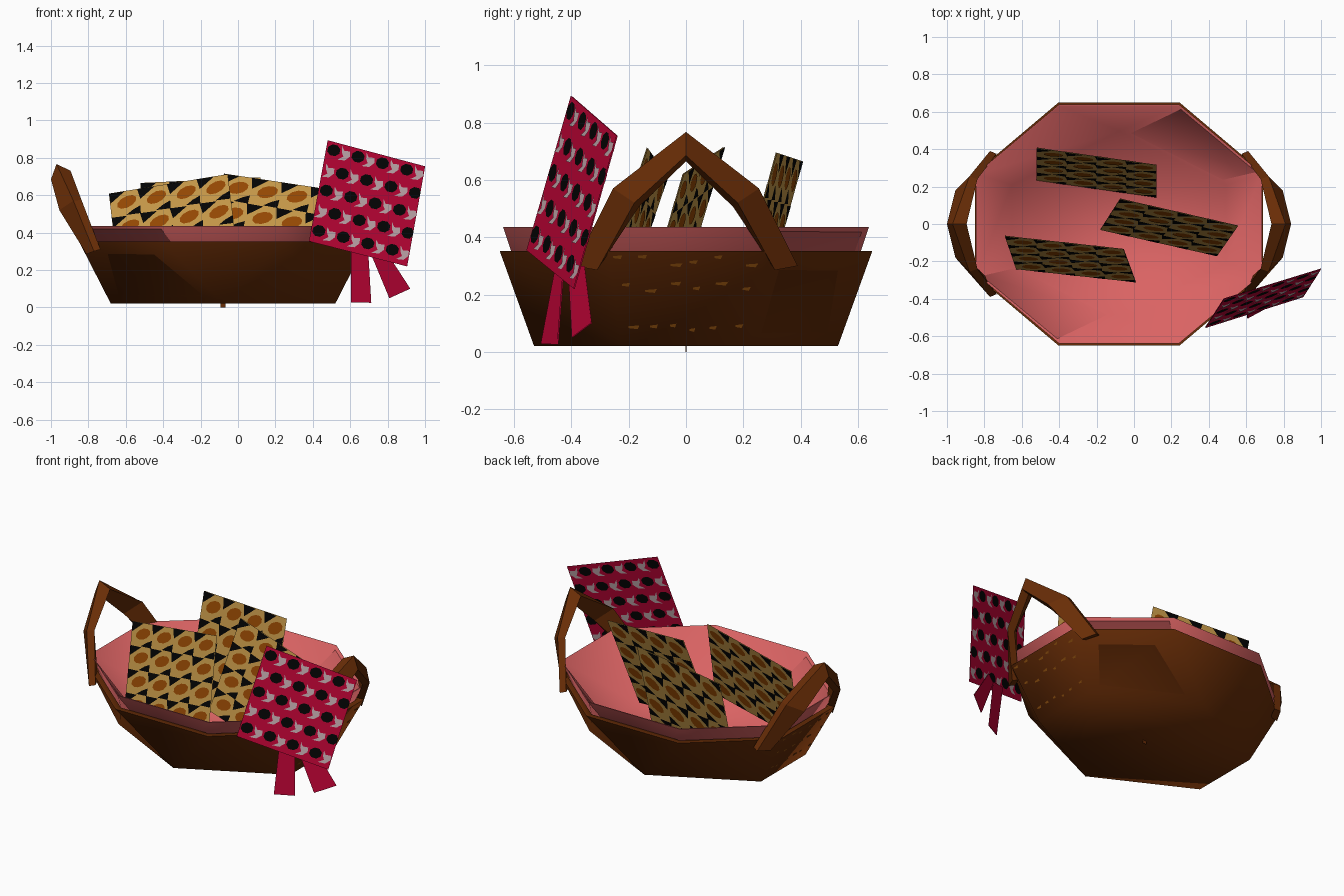
import bpy, bmesh, math, random
from mathutils import Vector

if "Cube" in bpy.data.objects:
    bpy.data.objects.remove(bpy.data.objects["Cube"])

CX = -0.08  # basket centre in x


def material(name, r, g, b):
    m = bpy.data.materials.new(name)
    m.use_nodes = True
    m.diffuse_color = (r, g, b, 1)
    bsdf = m.node_tree.nodes["Principled BSDF"]
    bsdf.inputs["Base Color"].default_value = (r, g, b, 1)
    bsdf.inputs["Roughness"].default_value = 1
    bsdf.inputs["Specular IOR Level"].default_value = 0
    return m


brown = material("wicker brown", 0.14, 0.026, 0.002)
fleck = material("wicker fleck", 0.24, 0.07, 0.004)
pink = material("lining pink", 0.7, 0.125, 0.125)
gold = material("gold", 0.55, 0.31, 0.065)
amber = material("amber brown", 0.3, 0.065, 0.001)
black = material("black", 0.001, 0.001, 0.001)
crimson = material("crimson", 0.5, 0.001, 0.035)
pale = material("pale rose", 0.54, 0.4, 0.42)


def finish(name, bm, mats, smooth=None, recalc=True):
    if recalc:
        bmesh.ops.recalc_face_normals(bm, faces=bm.faces)
    mesh = bpy.data.meshes.new(name)
    bm.to_mesh(mesh)
    bm.free()
    for m in mats:
        mesh.materials.append(m)
    ob = bpy.data.objects.new(name, mesh)
    bpy.context.collection.objects.link(ob)
    if smooth:
        bpy.ops.object.select_all(action='DESELECT')
        ob.select_set(True)
        bpy.context.view_layer.objects.active = ob
        bpy.ops.object.shade_smooth_by_angle(angle=math.radians(smooth))
    return ob


def loft(name, rings, mat, smooth=None):
    """Skin a list of closed rings, cap both ends and weld coinciding points."""
    bm = bmesh.new()
    rows = [[bm.verts.new(p) for p in ring] for ring in rings]
    n = len(rows[0])
    for a, b in zip(rows, rows[1:]):
        for i in range(n):
            j = (i + 1) % n
            bm.faces.new((a[i], a[j], b[j], b[i]))
    bm.faces.new(rows[0])
    bm.faces.new(rows[-1])
    bmesh.ops.remove_doubles(bm, verts=bm.verts, dist=0.0005)
    return finish(name, bm, [mat], smooth)


def octagon(hx, hy, z, front=0.42, end=0.42):
    """Eight-sided ring; front = 0 closes the front and back sides to a point."""
    pts = [(front, 1), (1, end), (1, -end), (front, -1),
           (-front, -1), (-1, -end), (-1, end), (-front, 1)]
    return [(CX + x * hx, y * hy, z) for x, y in pts]


# Basket body and lining: octagonal rim running down to a six-sided floor
loft("basket_body", [octagon(0.6, 0.53, 0.02, 0), octagon(0.77, 0.65, 0.352),
                     octagon(0.735, 0.615, 0.352), octagon(0.59, 0.52, 0.03, 0)], brown, 75)
loft("basket_lining", [octagon(0.58, 0.505, 0.034, 0), octagon(0.765, 0.638, 0.436),
                       octagon(0.759, 0.632, 0.436), octagon(0.572, 0.497, 0.04, 0)], pink, 75)
loft("base_tab", [[(CX + x, y, z) for x, y in ((-.013, -.002), (.013, -.002), (.013, .002), (-.013, .002))]
                  for z in (0, 0.022)], brown)

# Two thin arched handles, bowed outward and mirrored across the basket
foot = [(0.69, 0.39, 0.30), (0.655, 0.375, 0.31), (0.69, 0.30, 0.30), (0.73, 0.31, 0.285)]
bend = [(0.80, 0.255, 0.57), (0.757, 0.24, 0.575), (0.835, 0.165, 0.505), (0.875, 0.18, 0.52)]
apex = [(0.89, 0, 0.767), (0.815, 0, 0.73), (0.87, 0, 0.665), (0.92, 0, 0.685)]
for side, label in ((1, "left"), (-1, "right")):
    stations = [(foot, 1), (bend, 1), (apex, 1), (bend, -1), (foot, -1)]
    loft(label + "_handle", [[(CX + side * x, f * y, z) for x, y, z in ring]
                             for ring, f in stations], brown)


def sheet(name, corners, mats, patches, base=True):
    """Thin sheet (corners clockwise from top left) with flat shapes on both sides."""
    a, b, c, d = [Vector(p) for p in corners]
    normal = (d - a).cross(b - a).normalized()
    bm = bmesh.new()

    def shape(points, index):
        for s in (1, -1):
            vs = []
            for u, v in points:
                u, v = min(max(u, 0), 1), min(max(v, 0), 1)
                p = a.lerp(b, u).lerp(d.lerp(c, u), v)
                vs.append(bm.verts.new(p + normal * s * (0.002 + 0.001 * index)))
            f = bm.faces.new(vs)
            f.material_index = index
            f.normal_update()
            if f.normal.dot(normal) * s < 0:
                f.normal_flip()

    if base:
        shape([(0, 0), (1, 0), (1, 1), (0, 1)], 0)
    for points, index in patches:
        shape(points, index)
    return finish(name, bm, mats, recalc=False)


def oval(cx, cy, rx, ry, turn, n=10):
    c, s = math.cos(turn), math.sin(turn)
    ring = [(rx * math.cos(t), ry * math.sin(t)) for t in (2 * math.pi * i / n for i in range(n))]
    return [(cx + x * c - y * s, cy + x * s + y * c) for x, y in ring]


def tiled(motifs, cols, rows, stagger):
    """Repeat motif polygons over a sheet; drop those falling outside."""
    out = []
    for r in range(rows):
        shift = stagger * (r % 2)
        for c in range(-1, cols):
            for points, index in motifs:
                uv = [((c + shift + x) / cols, (r + y) / rows) for x, y in points]
                if max(u for u, v in uv) > 0.02 and min(u for u, v in uv) < 0.98:
                    out.append((uv, index))
    return out


# Three gold patterned cards standing in the basket
card_motif = [([(-0.05, 0), (0.52, 0.02), (0.3, 0.2), (0.02, 0.42)], 1),
              ([(0.5, 0.98), (0.75, 0.8), (1.0, 0.68), (0.98, 1.0)], 1),
              (oval(0.56, 0.46, 0.36, 0.22, -0.45), 2)]
cards = {
    "back_card": [(-0.52, 0.406, 0.665), (0.12, 0.315, 0.695), (0.12, 0.144, 0.065), (-0.52, 0.235, 0.045)],
    "middle_card": [(-0.075, 0.134, 0.715), (0.556, -0.01, 0.62), (0.444, -0.17, 0.07), (-0.18, -0.03, 0.165)],
    "front_card": [(-0.69, -0.065, 0.608), (-0.055, -0.135, 0.712), (0.01, -0.31, 0.19), (-0.63, -0.24, 0.09)],
}
for name, corners in cards.items():
    sheet(name, corners, [gold, black, amber], tiled(card_motif, 4, 4, 0))

# Crimson tag hanging off the side, with two ribbon tails
tag_motif = [(oval(0.3, 0.4, 0.26, 0.3, 0.4, 8), 1),
             ([(0.6, 0.1), (0.72, 0.3), (0.95, 0.25), (0.98, 0.5), (0.8, 0.75), (0.5, 0.8),
               (0.72, 0.58), (0.63, 0.4)], 2)]
sheet("crimson_tag", [(0.48, -0.40, 0.893), (1.0, -0.24, 0.754), (0.904, -0.39, 0.22), (0.38, -0.555, 0.354)],
      [crimson, black, pale], tiled(tag_motif, 4, 5, 0.5))
sheet("inner_ribbon", [(0.605, -0.45, 0.32), (0.695, -0.425, 0.31), (0.712, -0.447, 0.025), (0.605, -0.505, 0.028)],
      [crimson], [])
sheet("outer_ribbon", [(0.71, -0.41, 0.29), (0.79, -0.355, 0.30), (0.92, -0.33, 0.10), (0.81, -0.397, 0.05)],
      [crimson], [])

# Lighter flecks in rows on the two end walls
random.seed(4)
for side, label in ((1, "left"), (-1, "right")):
    marks = []
    for row in (0.1, 0.38, 0.78):
        for i in range(6):
            u, v = i / 6 + random.uniform(0.01, 0.07), row + random.uniform(-0.06, 0.06)
            w = random.uniform(0.04, 0.09)
            marks.append(([(u, v), (u + w, v - 0.01), (u + w * 0.8, v + 0.03), (u, v + 0.02)], 0))
    top, low = CX + side * 0.77, CX + side * 0.6
    sheet(label + "_flecks", [(top, -0.27, 0.352), (top, 0.27, 0.352), (low, 0.22, 0.02), (low, -0.22, 0.02)],
          [fleck], marks, base=False)
